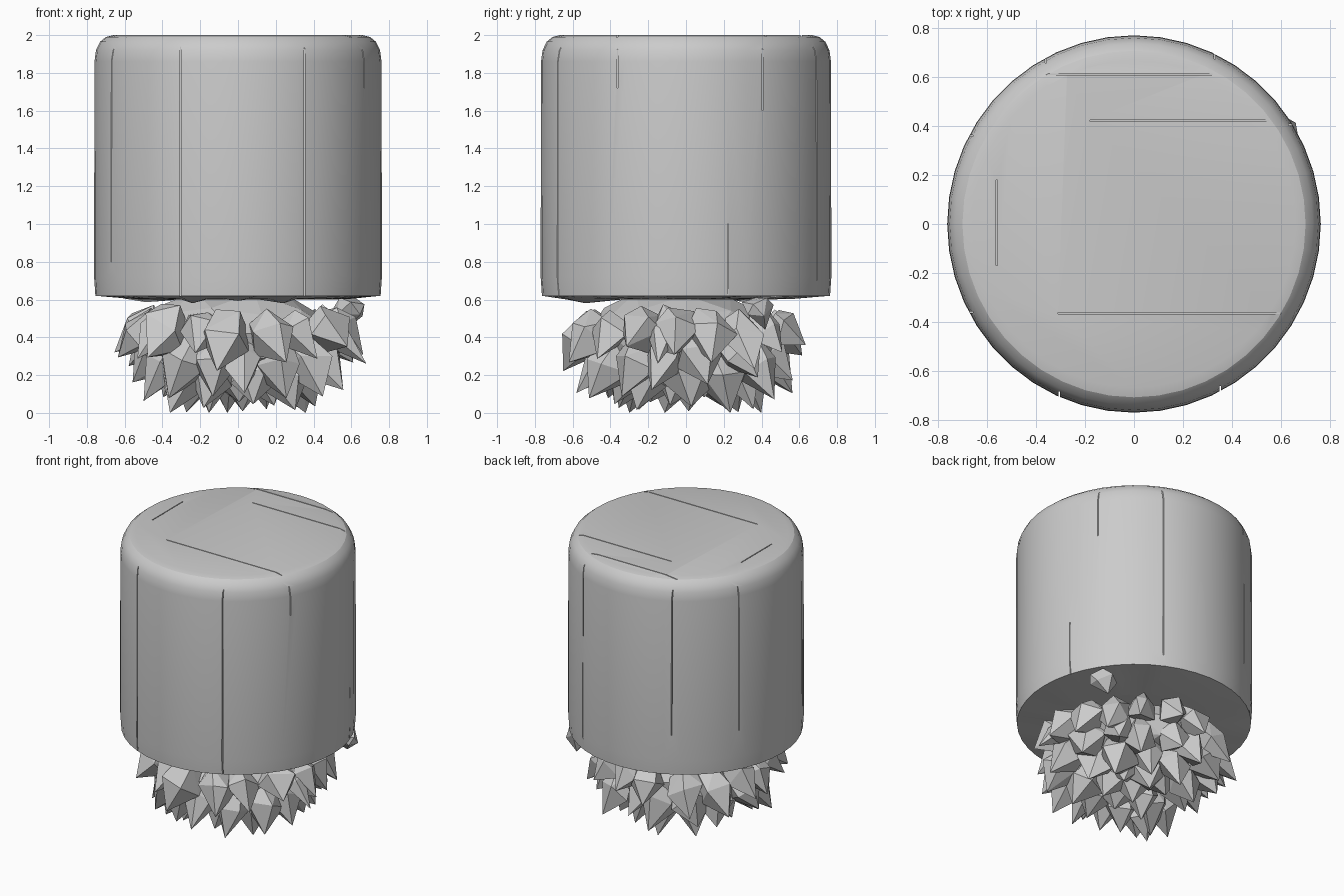
import bpy, bmesh, math, random
from mathutils import Vector

if "Cube" in bpy.data.objects:
    bpy.data.objects.remove(bpy.data.objects["Cube"])

random.seed(11)
R = 0.76


def make_object(name, bm):
    bmesh.ops.recalc_face_normals(bm, faces=bm.faces)
    mesh = bpy.data.meshes.new(name)
    bm.to_mesh(mesh)
    bm.free()
    ob = bpy.data.objects.new(name, mesh)
    bpy.context.collection.objects.link(ob)
    return ob


# Main drum: turned profile with rounded top shoulder and a broken underside
def drum():
    bm = bmesh.new()
    n = 44
    profile = [(0.40, 0.60), (0.58, 0.605), (0.755, 0.62), (0.762, 0.72), (R, 1.86),
               (0.752, 1.92), (0.73, 1.965), (0.70, 1.99), (0.66, 2.0)]
    rings = []
    for i, (r, z) in enumerate(profile):
        ring = []
        for k in range(n):
            a = 2 * math.pi * k / n
            dz = random.uniform(-0.03, 0.03) if i == 1 and k % 3 == 0 else 0
            ring.append(bm.verts.new((r * math.cos(a), r * 1.01 * math.sin(a), z + dz)))
        rings.append(ring)
    for a, b in zip(rings, rings[1:]):
        for k in range(n):
            j = (k + 1) % n
            bm.faces.new((a[k], a[j], b[j], b[k]))
    bm.faces.new(rings[0])
    bm.faces.new(rings[-1])
    return make_object("drum", bm)


# Hairline cracks: thin slabs cut shallowly into the drum
def crack_cutters():
    bm = bmesh.new()

    def slab(lo, hi):
        res = bmesh.ops.create_cube(bm, size=1)
        for v in res["verts"]:
            v.co = Vector([lo[i] + (hi[i] - lo[i]) * (v.co[i] + 0.5) for i in range(3)])

    w, d = 0.003, 0.012
    for x, sy, z0, z1 in [(-0.305, -1, 0.5, 2.1), (0.352, -1, 0.5, 1.97),
                          (-0.36, 1, 0.9, 1.97), (0.33, 1, 0.7, 1.97)]:
        y = sy * (math.sqrt(R * R - x * x) - d)
        slab((x - w, min(y, sy * 0.9), z0), (x + w, max(y, sy * 0.9), z1))
    for y, sx, z0, z1 in [(-0.363, 1, 1.72, 1.97), (0.405, 1, 1.6, 1.97), (0.222, 1, 0.5, 1.0),
                          (-0.36, -1, 0.8, 1.97), (0.36, -1, 0.9, 1.97)]:
        x = sx * (math.sqrt(R * R - y * y) - d)
        slab((min(x, sx * 0.9), y - w, z0), (max(x, sx * 0.9), y + w, z1))
    for y, x0, x1 in [(0.61, -0.36, 0.32), (0.422, -0.18, 0.55), (-0.364, -0.31, 0.6)]:
        slab((x0, y - w, 2 - d), (x1, y + w, 2.1))
    slab((-0.563, -0.17, 2 - d), (-0.557, 0.18, 2.1))
    ob = make_object("crack_cutters", bm)
    ob.hide_render = True
    ob.hide_set(True)
    return ob


body = drum()
cut = body.modifiers.new("cracks", "BOOLEAN")
cut.operation = "DIFFERENCE"
cut.solver = "EXACT"
cut.object = crack_cutters()
bpy.context.view_layer.objects.active = body
body.select_set(True)
bpy.ops.object.modifier_apply(modifier="cracks")
bpy.ops.object.shade_smooth_by_angle(angle=math.radians(25))

# Rock core that the shards grow from
bm = bmesh.new()
bmesh.ops.create_icosphere(bm, subdivisions=2, radius=1)
for v in bm.verts:
    k = random.uniform(0.92, 1.08)
    v.co = Vector((v.co.x * 0.50 * k, v.co.y * 0.50 * k, 0.42 + v.co.z * 0.24 * k))
make_object("rock_core", bm)


# A shard: irregular angular chunk from a root to a pointed tip
def shard(bm, root, tip, width):
    root, tip = Vector(root), Vector(tip)
    axis = tip - root
    u = axis.orthogonal().normalized()
    v = axis.normalized().cross(u)
    pts = [bm.verts.new(tip)]
    for t, s, n in [(0.0, 0.75, 4), (0.42, 1.0, 5)]:
        start = random.uniform(0, 6.28)
        for k in range(n):
            a = start + 2 * math.pi * k / n + random.uniform(-0.25, 0.25)
            r = width * s * random.uniform(0.8, 1.15)
            p = root + axis * (t + random.uniform(-0.1, 0.12)) + (u * math.cos(a) + v * math.sin(a)) * r
            p.z = min(max(p.z, 0.01), 0.61)
            pts.append(bm.verts.new(p))
    res = bmesh.ops.convex_hull(bm, input=pts)
    loose = {g for g in res["geom_interior"] + res["geom_unused"]
             if isinstance(g, bmesh.types.BMVert) and g.is_valid}
    bmesh.ops.delete(bm, geom=list(loose), context="VERTS")


# Rings of shards: count, root radius, root z, tip radius, tip z, width
bm = bmesh.new()
for count, r0, z0, r1, z1, width in [(17, 0.44, 0.50, 0.665, 0.28, 0.115),
                                     (15, 0.38, 0.38, 0.56, 0.12, 0.12),
                                     (10, 0.28, 0.30, 0.41, 0.035, 0.125),
                                     (6, 0.14, 0.28, 0.20, 0.03, 0.13),
                                     (1, 0.0, 0.28, 0.03, 0.02, 0.13)]:
    offset = random.uniform(0, 1)
    for i in range(count):
        a = 2 * math.pi * (i + offset + random.uniform(-0.2, 0.2)) / count
        b = a + random.uniform(-0.12, 0.12)
        rt = r1 * random.uniform(0.93, 1.05)
        zt = max(0.0, z1 + random.uniform(-0.06, 0.08))
        shard(bm, (r0 * math.cos(a), r0 * math.sin(a), z0),
              (rt * math.cos(b), rt * math.sin(b), zt), width * random.uniform(0.85, 1.2))
# Blunt touching point and two splinters hanging from the rim
shard(bm, (-0.25, -0.22, 0.3), (-0.36, -0.3, 0.0), 0.12)
shard(bm, (0.42, -0.1, 0.52), (0.68, -0.15, 0.26), 0.08)
shard(bm, (0.60, 0.36, 0.61), (0.57, 0.60 * 0.7, 0.44), 0.09)
make_object("rock_shards", bm)
